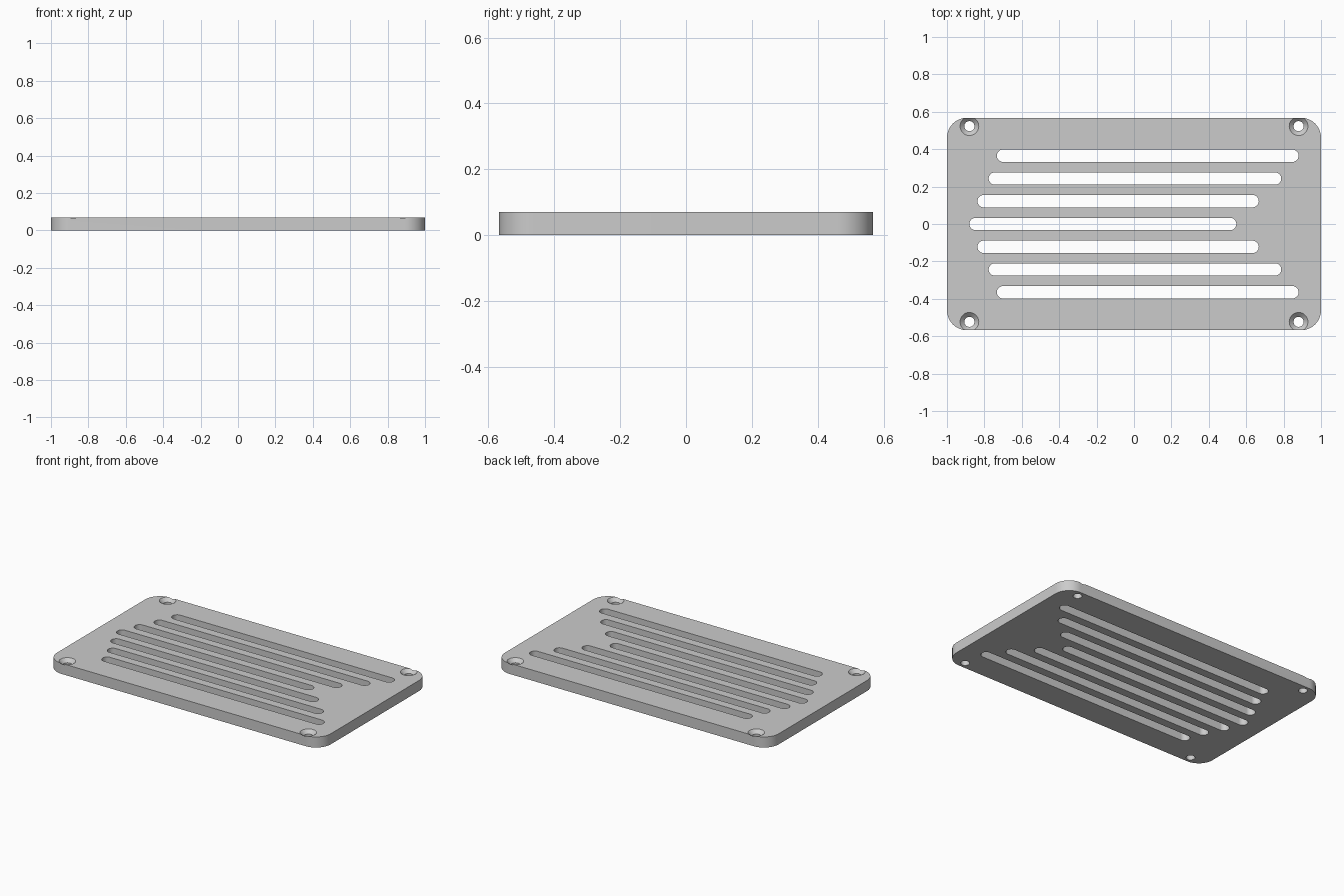
import bpy
import bmesh
from math import pi, cos, sin

default = bpy.data.objects.get("Cube")
if default:
    bpy.data.objects.remove(default)

HALF_X, HALF_Y, THICK = 1.0, 0.568, 0.07
CORNER, SLOT_R = 0.107, 0.033
HOLE_R, SINK_R = 0.027, 0.05

# Plain grey finish
grey = bpy.data.materials.new("grey")
grey.use_nodes = True
colour = (0.6, 0.6, 0.6, 1)
grey.diffuse_color = colour
grey.node_tree.nodes["Principled BSDF"].inputs["Base Color"].default_value = colour


def rounded_outline(x0, x1, y0, y1, r, steps=16):
    """Counter-clockwise outline of a rectangle with rounded corners."""
    centres = [(x1 - r, y1 - r), (x0 + r, y1 - r), (x0 + r, y0 + r), (x1 - r, y0 + r)]
    points = []
    for quarter, (cx, cy) in enumerate(centres):
        for i in range(steps + 1):
            a = (quarter + i / steps) * pi / 2
            p = (cx + r * cos(a), cy + r * sin(a))
            if not points or abs(p[0] - points[-1][0]) + abs(p[1] - points[-1][1]) > 1e-5:
                points.append(p)
    if abs(points[0][0] - points[-1][0]) + abs(points[0][1] - points[-1][1]) < 1e-5:
        points.pop()
    return points


def circle(x, y, r, steps=48):
    return [(x + r * cos(2 * pi * i / steps), y + r * sin(2 * pi * i / steps))
            for i in range(steps)]


def add_loft(bm, sections):
    """Closed solid through (outline, height) sections."""
    rings = [[bm.verts.new((x, y, z)) for x, y in outline] for outline, z in sections]
    bm.faces.new(rings[0][::-1])
    bm.faces.new(rings[-1])
    for low, high in zip(rings, rings[1:]):
        for i in range(len(low)):
            j = (i + 1) % len(low)
            bm.faces.new((low[i], low[j], high[j], high[i]))


def make_object(name, bm):
    mesh = bpy.data.meshes.new(name)
    bm.to_mesh(mesh)
    bm.free()
    mesh.materials.append(grey)
    obj = bpy.data.objects.new(name, mesh)
    bpy.context.collection.objects.link(obj)
    return obj


# Plate with rounded corners
bm = bmesh.new()
outline = rounded_outline(-HALF_X, HALF_X, -HALF_Y, HALF_Y, CORNER)
add_loft(bm, [(outline, 0), (outline, THICK)])
plate = make_object("vent_plate", bm)

# Cutter: staggered vent slots, mirrored front to back
bm = bmesh.new()
low, high = -0.05, THICK + 0.05
slots = [(0, -0.88, 0.547), (0.122, -0.837, 0.667),
         (0.243, -0.777, 0.787), (0.365, -0.733, 0.88)]
for y, x0, x1 in slots:
    for cy in {y, -y}:
        slot = rounded_outline(x0, x1, cy - SLOT_R, cy + SLOT_R, SLOT_R)
        add_loft(bm, [(slot, low), (slot, high)])

# Cutter: countersunk screw holes in the corners
sink = SINK_R - HOLE_R
for sx in (-1, 1):
    for sy in (-1, 1):
        x, y = sx * 0.88, sy * 0.523
        add_loft(bm, [(circle(x, y, HOLE_R), low),
                      (circle(x, y, HOLE_R), THICK - sink),
                      (circle(x, y, SINK_R + 0.01), THICK + 0.01)])
cutter = make_object("opening_cutter", bm)

# Cut the openings and keep only the finished plate
cut = plate.modifiers.new("openings", 'BOOLEAN')
cut.operation = 'DIFFERENCE'
cut.solver = 'EXACT'
cut.object = cutter
bpy.context.view_layer.objects.active = plate
plate.select_set(True)
bpy.ops.object.modifier_apply(modifier=cut.name)
bpy.data.objects.remove(cutter)
bpy.ops.object.shade_smooth_by_angle(angle=pi / 6)
